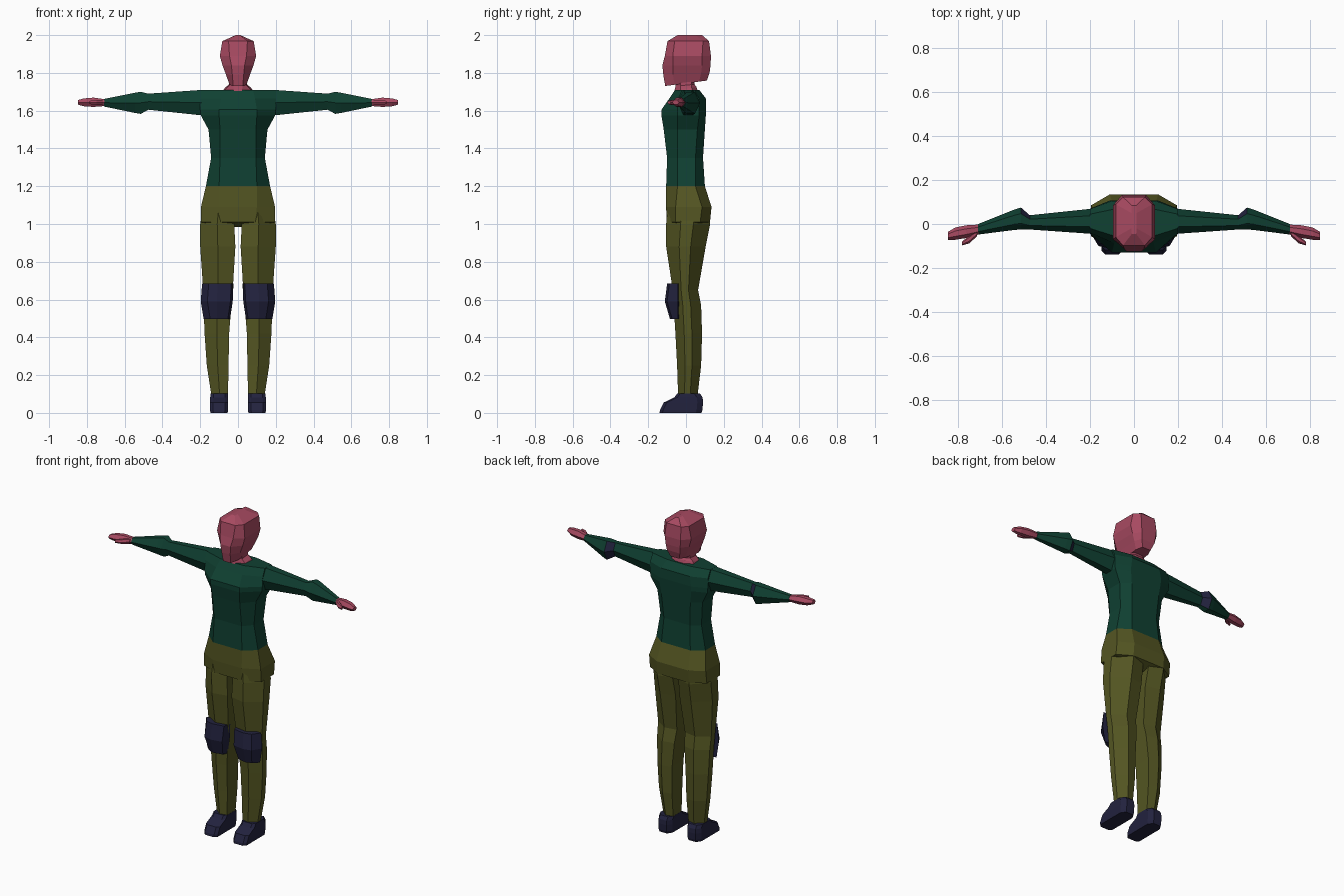
import bpy, bmesh
from mathutils import Vector


def material(name, rgb):
    m = bpy.data.materials.new(name)
    m.diffuse_color = (*rgb, 1)
    return m


SKIN = material("rose skin", (0.39, 0.068, 0.12))
GREEN = material("dark green", (0.005, 0.052, 0.032))
OLIVE = material("olive", (0.088, 0.092, 0.016))
NAVY = material("navy", (0.016, 0.016, 0.048))


def loft(name, rings, mats, mirror=False, rule=None):
    """Skin equal-length rings of points and close both ends."""
    bm = bmesh.new()
    loops = [[bm.verts.new(Vector(p)) for p in ring] for ring in rings]
    for a, b in zip(loops, loops[1:]):
        for i in range(len(a)):
            j = (i + 1) % len(a)
            bm.faces.new((a[i], a[j], b[j], b[i]))
    bm.faces.new(loops[0])
    bm.faces.new(loops[-1])
    bmesh.ops.recalc_face_normals(bm, faces=bm.faces)
    bm.normal_update()
    if rule:
        for f in bm.faces:
            f.material_index = int(rule(f))
    me = bpy.data.meshes.new(name)
    bm.to_mesh(me)
    bm.free()
    for m in mats:
        me.materials.append(m)
    ob = bpy.data.objects.new(name, me)
    bpy.context.collection.objects.link(ob)
    if mirror:
        ob.modifiers.new("mirror", 'MIRROR').use_mirror_merge = False
    return ob


def body_ring(z, w, fx, yf, ysf, ysb, bx, yb, tilt=0):
    """Symmetric eight-sided section; tilt raises it towards the back."""
    pts = [(-fx, yf), (fx, yf), (w, ysf), (w, ysb),
           (bx, yb), (-bx, yb), (-w, ysb), (-w, ysf)]
    return [(x, y, z + tilt * y) for x, y in pts]


def leg_ring(z, xi, xo, yf, yb):
    """Section with a flat inner side and a rounded outer side."""
    m, d = xi + (xo - xi) * 0.5, yb - yf
    return [(xi, yf + d * 0.1, z), (m, yf, z), (xo, yf + d * 0.33, z),
            (xo, yf + d * 0.62, z), (m, yb, z), (xi, yb - d * 0.1, z)]


def arm_ring(x, y0, y1, z0, z1):
    """Six-sided section across the arm."""
    zm, d = (z0 + z1) / 2, (y1 - y0) * 0.28
    return [(x, y0, zm), (x, y0 + d, z1), (x, y1 - d, z1),
            (x, y1, zm), (x, y1 - d, z0), (x, y0 + d, z0)]


# Head and neck
loft("head", [body_ring(*r) for r in [
    (1.745, 0.045, 0.025, -0.11, -0.06, 0.07, 0.03, 0.11, 0.13),
    (1.795, 0.064, 0.03, -0.12, -0.07, 0.08, 0.045, 0.125, 0.05),
    (1.84, 0.082, 0.035, -0.125, -0.07, 0.085, 0.05, 0.13),
    (1.89, 0.096, 0.045, -0.112, -0.07, 0.085, 0.055, 0.132),
    (1.968, 0.083, 0.05, -0.098, -0.06, 0.09, 0.05, 0.122),
    (2.0, 0.012, 0.01, -0.045, -0.02, 0.05, 0.01, 0.085)]], [SKIN])
loft("neck", [body_ring(*r) for r in [
    (1.69, 0.085, 0.02, -0.066, -0.01, 0.04, 0.03, 0.065, 0.1),
    (1.715, 0.07, 0.02, -0.062, -0.03, 0.03, 0.03, 0.055, 0.2),
    (1.735, 0.048, 0.025, -0.055, -0.03, 0.03, 0.025, 0.045, 0.1),
    (1.78, 0.046, 0.025, -0.06, -0.03, 0.03, 0.025, 0.045)]], [SKIN])

# Shirt
loft("shirt_torso", [body_ring(*r) for r in [
    (1.2, 0.17, 0.1, -0.105, -0.045, 0.05, 0.1, 0.1),
    (1.35, 0.142, 0.095, -0.1, -0.045, 0.05, 0.09, 0.09),
    (1.5, 0.156, 0.095, -0.118, -0.045, 0.06, 0.1, 0.1),
    (1.575, 0.197, 0.1, -0.13, -0.045, 0.07, 0.11, 0.105),
    (1.605, 0.2, 0.1, -0.13, -0.045, 0.07, 0.11, 0.107),
    (1.665, 0.2, 0.09, -0.088, -0.04, 0.068, 0.1, 0.105),
    (1.71, 0.2, 0.08, -0.058, -0.02, 0.045, 0.08, 0.07)]], [GREEN])

# Sleeves, with the elbow patch on the backward step
loft("sleeves", [arm_ring(*r) for r in [
    (0.19, -0.045, 0.07, 1.575, 1.71),
    (0.475, -0.025, 0.04, 1.605, 1.69),
    (0.515, -0.025, 0.075, 1.583, 1.70),
    (0.545, -0.027, 0.066, 1.588, 1.695),
    (0.71, -0.048, 0.0, 1.622, 1.662)]], [GREEN, NAVY], True,
    lambda f: 0.48 < f.calc_center_median().x < 0.51 and f.calc_center_median().y > 0.035)

# Hands
loft("hands", [arm_ring(*r) for r in [
    (0.70, -0.045, -0.002, 1.625, 1.66),
    (0.765, -0.064, -0.006, 1.62, 1.669),
    (0.815, -0.072, -0.016, 1.623, 1.665),
    (0.848, -0.073, -0.036, 1.632, 1.656)]], [SKIN], True)
loft("thumbs", [arm_ring(*r) for r in [
    (0.715, -0.055, -0.025, 1.63, 1.657),
    (0.75, -0.088, -0.05, 1.63, 1.657),
    (0.785, -0.098, -0.082, 1.635, 1.652)]], [SKIN], True)

# Trousers
loft("trouser_hips", [body_ring(*r) for r in [
    (0.983, 0.03, 0.012, -0.03, -0.02, 0.05, 0.012, 0.07),
    (1.01, 0.197, 0.09, -0.1, -0.055, 0.075, 0.11, 0.127),
    (1.09, 0.196, 0.1, -0.106, -0.055, 0.085, 0.11, 0.135),
    (1.2, 0.17, 0.1, -0.105, -0.045, 0.05, 0.1, 0.1)]], [OLIVE])
loft("trouser_legs", [leg_ring(*r) for r in [
    (0.1, 0.053, 0.142, -0.042, 0.062),
    (0.25, 0.05, 0.165, -0.047, 0.08),
    (0.42, 0.047, 0.177, -0.056, 0.085),
    (0.57, 0.035, 0.182, -0.065, 0.08),
    (0.65, 0.028, 0.184, -0.07, 0.064),
    (0.88, 0.014, 0.2, -0.105, 0.104),
    (1.0, 0.02, 0.2, -0.105, 0.128),
    (1.06, 0.02, 0.19, -0.1, 0.125)]], [OLIVE], True)


# Knee pads wrap the front half of each knee
def pad_ring(z, xi, xo, yf):
    m = (xi + xo) / 2
    return [(xi, -0.042, z), (xi + 0.012, yf + 0.012, z), (m, yf, z),
            (xo - 0.035, yf + 0.012, z), (xo, -0.042, z), (m, -0.035, z)]


loft("knee_pads", [pad_ring(*r) for r in [
    (0.497, 0.042, 0.182, -0.085),
    (0.59, 0.028, 0.197, -0.112),
    (0.685, 0.024, 0.19, -0.1)]], [NAVY], True)


# Shoes
def shoe_ring(z, xi, xo, yf, yb):
    c = 0.016
    return [(xi + c, yf, z), (xo - c, yf, z), (xo, yf + c, z), (xo, yb - 0.03, z),
            (xo - 0.02, yb, z), (xi + 0.02, yb, z), (xi, yb - 0.03, z), (xi, yf + c, z)]


loft("shoes", [shoe_ring(*r) for r in [
    (0.0, 0.055, 0.146, -0.14, 0.082),
    (0.015, 0.053, 0.148, -0.138, 0.087),
    (0.055, 0.053, 0.148, -0.118, 0.09),
    (0.082, 0.053, 0.147, -0.062, 0.088),
    (0.102, 0.052, 0.146, -0.047, 0.075)]], [NAVY], True)
